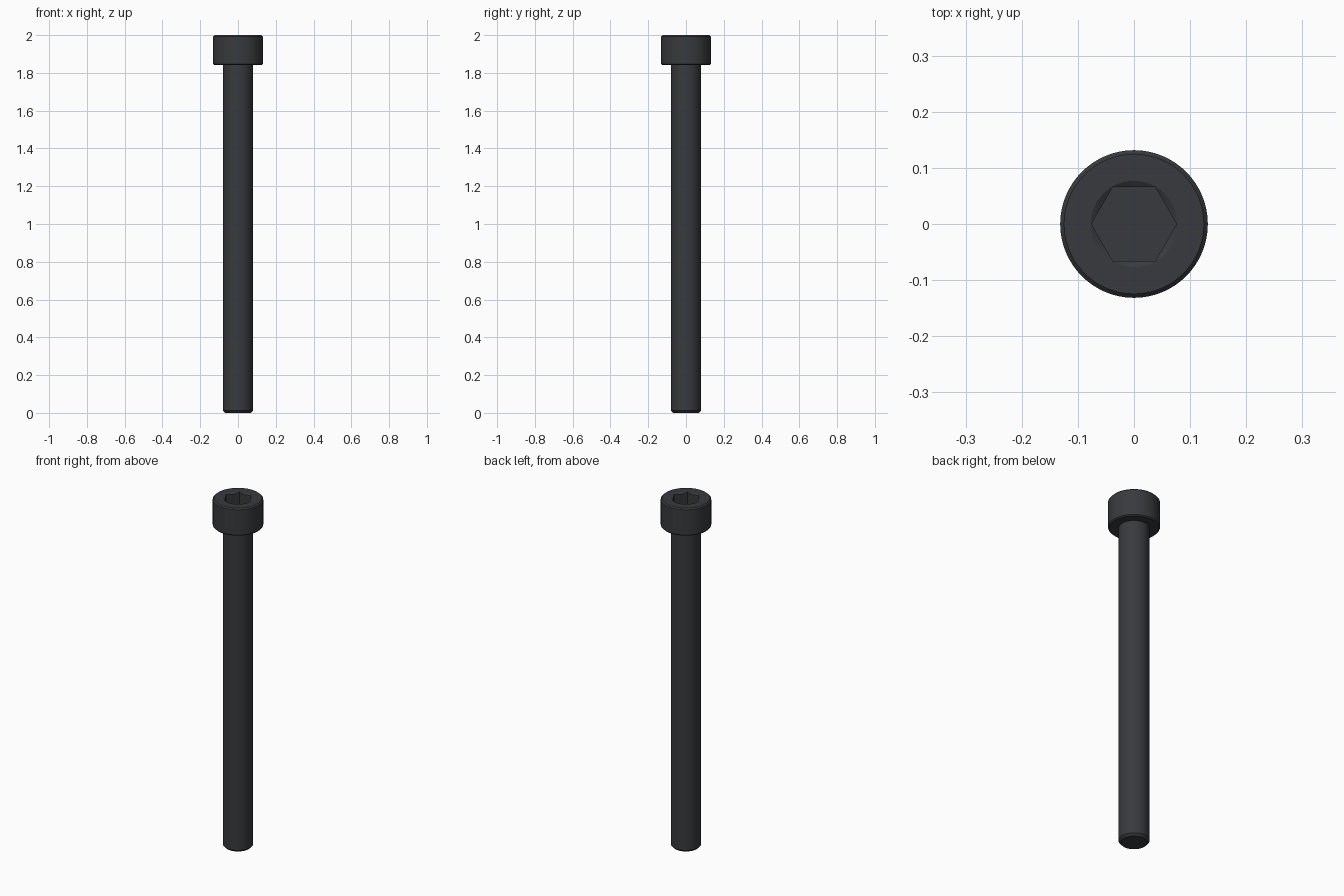
import bpy, bmesh, math

if "Cube" in bpy.data.objects:
    bpy.data.objects.remove(bpy.data.objects["Cube"])

MM = 2 / 76          # bolt is 76 units long in total
R_SHAFT = 3 * MM
R_HEAD = 5 * MM
Z_HEAD = 2 - 6 * MM
R_HEX = 2.5 * MM / math.cos(math.pi / 6)
SEGMENTS = 64


def revolve(name, profile, segments):
    """Closed solid of revolution about z from (radius, z) points."""
    bm = bmesh.new()
    rings = [[bm.verts.new((r * math.cos(2 * math.pi * i / segments),
                            r * math.sin(2 * math.pi * i / segments), z))
              for i in range(segments)] for r, z in profile]
    for a, b in zip(rings, rings[1:]):
        for i in range(segments):
            j = (i + 1) % segments
            bm.faces.new((a[i], a[j], b[j], b[i]))
    bm.faces.new(rings[0][::-1])
    bm.faces.new(rings[-1])
    bmesh.ops.recalc_face_normals(bm, faces=bm.faces)
    mesh = bpy.data.meshes.new(name)
    bm.to_mesh(mesh)
    bm.free()
    obj = bpy.data.objects.new(name, mesh)
    bpy.context.collection.objects.link(obj)
    return obj


# Shaft and cylindrical head with small chamfers
bolt = revolve("socket_bolt", [
    (R_SHAFT - 0.012, 0), (R_SHAFT, 0.012), (R_SHAFT, Z_HEAD),
    (R_HEAD - 0.006, Z_HEAD), (R_HEAD, Z_HEAD + 0.006),
    (R_HEAD, 1.993), (R_HEAD - 0.007, 2)], SEGMENTS)

# Dark metal
steel = bpy.data.materials.new("dark_steel")
steel.diffuse_color = (0.04, 0.042, 0.047, 1)
steel.use_nodes = True
steel.node_tree.nodes["Principled BSDF"].inputs["Base Color"].default_value = steel.diffuse_color
bolt.data.materials.append(steel)

# Hexagonal socket and its conical lead-in
hex_cutter = revolve("hex_cutter", [(R_HEX, 2 - 3 * MM), (R_HEX, 2.05)], 6)
cone_cutter = revolve("cone_cutter", [
    (R_HEX - 0.025, 2 - 0.0155), (R_HEX + 0.001, 2), (R_HEX + 0.001, 2.04)], SEGMENTS)

bpy.context.view_layer.objects.active = bolt
for cutter in (hex_cutter, cone_cutter):
    cutter.data.materials.append(steel)
    cutter.hide_render = True
    cut = bolt.modifiers.new(cutter.name, 'BOOLEAN')
    cut.operation = 'DIFFERENCE'
    cut.solver = 'EXACT'
    cut.object = cutter
    bpy.ops.object.modifier_apply(modifier=cut.name)
    bpy.data.objects.remove(cutter)

# Smooth sides, crisp edges
bpy.ops.object.select_all(action='DESELECT')
bolt.select_set(True)
bpy.ops.object.shade_smooth_by_angle(angle=math.radians(25))
